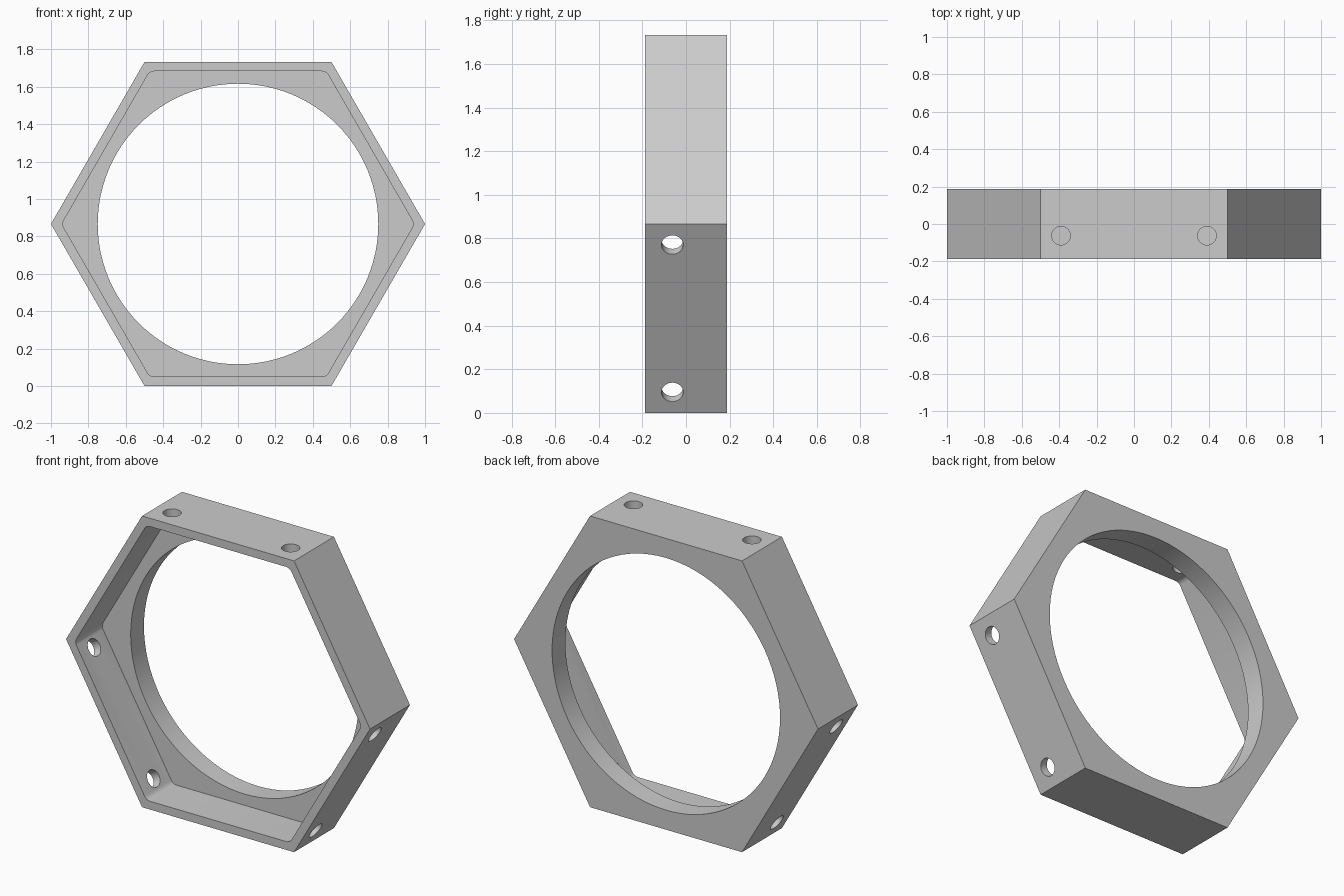
import bpy, bmesh
from math import cos, sin, radians, pi
from mathutils import Vector, Matrix

cube = bpy.data.objects.get("Cube")
if cube:
    bpy.data.objects.remove(cube, do_unlink=True)

CENTRE = Vector((0, 0, cos(radians(30))))
HALF_DEPTH = 0.1875
POCKET_FLOOR = 0.0625
HOLE_Y = -0.0625


def prism(name, outline, y0, y1):
    """Extrude an x-z outline along y."""
    bm = bmesh.new()
    face = bm.faces.new([bm.verts.new((x, y0, z)) for x, z in outline])
    geom = bmesh.ops.extrude_face_region(bm, geom=[face])["geom"]
    moved = [v for v in geom if isinstance(v, bmesh.types.BMVert)]
    bmesh.ops.translate(bm, verts=moved, vec=(0, y1 - y0, 0))
    bmesh.ops.recalc_face_normals(bm, faces=bm.faces)
    mesh = bpy.data.meshes.new(name)
    bm.to_mesh(mesh)
    bm.free()
    obj = bpy.data.objects.new(name, mesh)
    obj.location = CENTRE
    bpy.context.collection.objects.link(obj)
    return obj


def ring(radius, sides):
    return [(radius * cos(2 * pi * i / sides), radius * sin(2 * pi * i / sides))
            for i in range(sides)]


def rounded_hexagon(radius, fillet, steps=4):
    """Hexagon outline whose corners are small arcs."""
    points = []
    reach = radius - fillet / cos(radians(30))
    for corner in range(6):
        a = radians(60 * corner)
        for s in range(steps + 1):
            b = a + radians(-30 + 60 * s / steps)
            points.append((reach * cos(a) + fillet * cos(b),
                           reach * sin(a) + fillet * sin(b)))
    return points


def cut(target, cutter):
    mod = target.modifiers.new(cutter.name, "BOOLEAN")
    mod.operation = "DIFFERENCE"
    mod.solver = "EXACT"
    mod.object = cutter
    bpy.context.view_layer.objects.active = target
    bpy.ops.object.modifier_apply(modifier=mod.name)
    bpy.data.objects.remove(cutter, do_unlink=True)


# Hexagonal body, front pocket and round opening
frame = prism("hexagonal_frame", ring(1, 6), -HALF_DEPTH, HALF_DEPTH)
cut(frame, prism("pocket_cutter", rounded_hexagon(0.943, 0.04), -0.3, POCKET_FLOOR))
cut(frame, prism("opening_cutter", ring(0.75, 96), -0.3, 0.3))

# Pairs of holes through every other side wall
for turn in (0, 120, 240):
    for x in (-0.39, 0.39):
        hole = prism("hole_cutter", ring(0.05, 32), -0.1, 0.1)
        place = Matrix.Translation((x, HOLE_Y, CENTRE.z - 0.025)) @ Matrix.Rotation(pi / 2, 4, "X")
        hole.matrix_world = (Matrix.Translation(CENTRE)
                             @ Matrix.Rotation(radians(turn), 4, "Y") @ place)
        bpy.context.view_layer.update()
        cut(frame, hole)

# Smooth bores, crisp edges
bpy.ops.object.select_all(action="DESELECT")
frame.select_set(True)
bpy.context.view_layer.objects.active = frame
bpy.ops.object.shade_smooth_by_angle(angle=radians(25))
